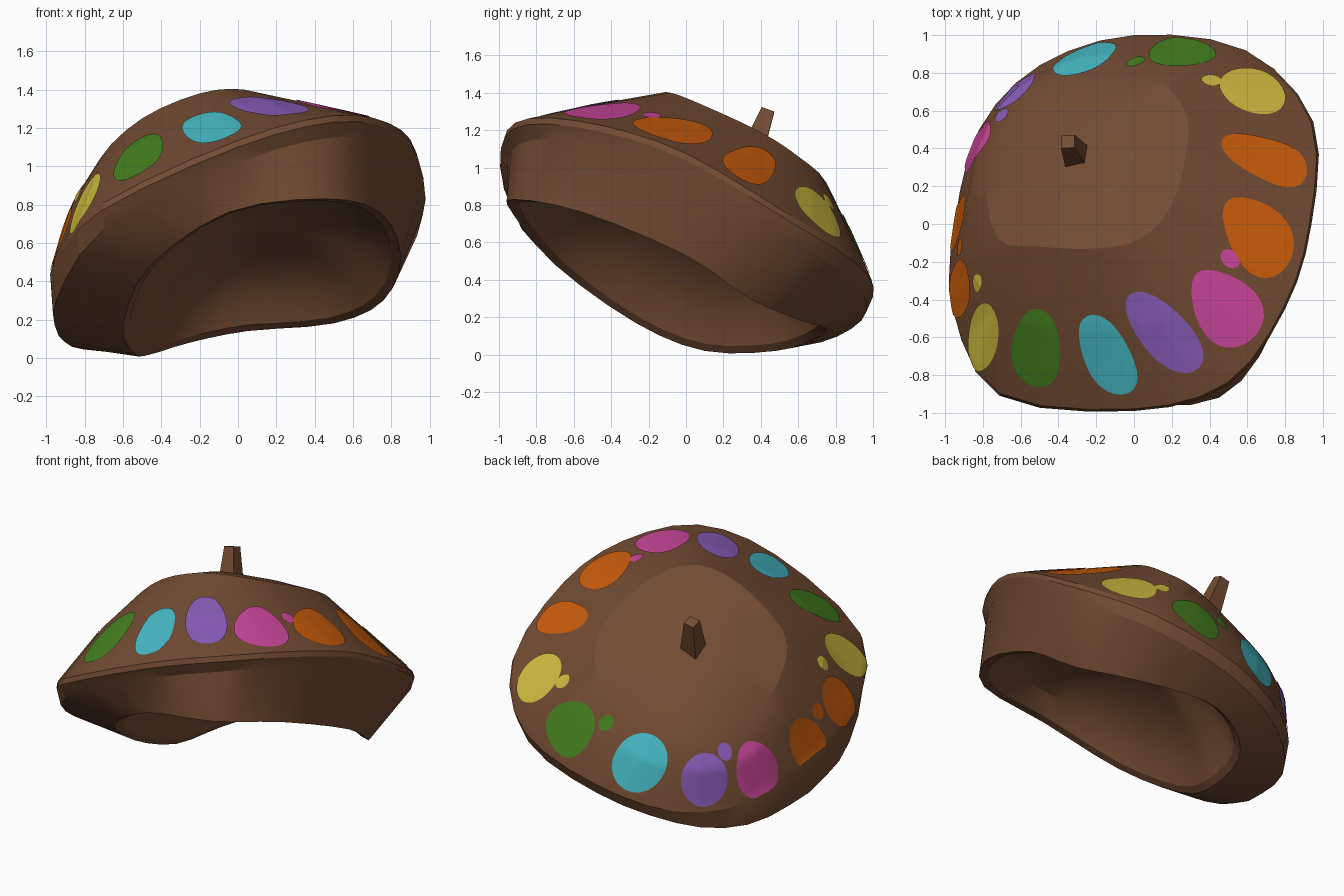
import bpy, bmesh, math
from mathutils import Vector
from mathutils.bvhtree import BVHTree

if "Cube" in bpy.data.objects:
    bpy.data.objects.remove(bpy.data.objects["Cube"])


def material(name, rgb):
    linear = [(c / 255) ** 2.2 for c in rgb] + [1]
    mat = bpy.data.materials.new(name)
    mat.use_nodes = True
    mat.diffuse_color = linear
    bsdf = mat.node_tree.nodes["Principled BSDF"]
    bsdf.inputs["Base Color"].default_value = linear
    bsdf.inputs["Roughness"].default_value = 0.9
    return mat


brown = material("brown felt", (115, 77, 54))
paint = {
    "orange": material("orange paint", (204, 94, 20)),
    "yellow": material("yellow paint", (208, 188, 66)),
    "green": material("green paint", (70, 128, 36)),
    "cyan": material("cyan paint", (72, 186, 198)),
    "purple": material("purple paint", (138, 94, 186)),
    "pink": material("pink paint", (204, 73, 155)),
}


def add_object(name, bm, mat, angle=22):
    mesh = bpy.data.meshes.new(name)
    bm.to_mesh(mesh)
    bm.free()
    mesh.materials.append(mat)
    obj = bpy.data.objects.new(name, mesh)
    bpy.context.collection.objects.link(obj)
    bpy.ops.object.select_all(action="DESELECT")
    obj.select_set(True)
    bpy.context.view_layer.objects.active = obj
    bpy.ops.object.shade_smooth_by_angle(angle=math.radians(angle))


def on_loop(points, t):
    """Smooth closed curve through the points; t counts points."""
    n, i = len(points), math.floor(t)
    f = t - i
    a, b, c, d = (points[(i + k) % n] for k in (-1, 0, 1, 2))
    return 0.5 * (2 * b + (c - a) * f + (2 * a - 5 * b + 4 * c - d) * f ** 2
                  + (3 * b - a - 3 * c + d) * f ** 3)


def guide(*points):
    return [Vector(p) / 100 for p in points]


# Guide loops, in hundredths, counter-clockwise from +x
rim_guide = guide((94, 0, 107), (95, 54, 75), (59, 92, 51), (0, 100, 34),
                  (-50, 84, 22), (-82, 50, 24), (-95, 0, 39), (-96, -45, 52),
                  (-71, -91, 80), (0, -99, 113), (50, -85, 126), (80, -45, 122))
cap_guide = guide((28, 40, 119), (27, 60, 106), (12, 75, 92), (-25, 77, 71),
                  (-50, 70, 63), (-68, 53, 65), (-78, 22, 80), (-72, -8, 104),
                  (-50, -12, 125), (-20, -13, 138), (3, -8, 140), (20, 10, 133))
opening_guide = guide((85, 0, 53), (76, 34, 30), (50, 62, 18), (5, 75, 14),
                      (-25, 68, 8), (-45, 48, 2), (-54, 10, 2), (-60, -27, 17),
                      (-46, -70, 48), (-5, -93, 76), (45, -92, 83), (74, -55, 76))
SEGMENTS = 36


def resample(points):
    return [on_loop(points, k * len(points) / SEGMENTS) for k in range(SEGMENTS)]


rim, cap, opening = (resample(g) for g in (rim_guide, cap_guide, opening_guide))
axis = Vector((-0.42, 0.5, 1)).normalized()
up = Vector((0, 0, 1))
crown = Vector((-0.27, 0.33, 0.985))


def shrink(ring, factor, shift):
    middle = sum(ring, Vector()) / len(ring)
    return [middle + (p - middle) * factor + shift for p in ring]


# Outer skin from the crown down to the opening
dome = [crown.lerp(p, 0.55) + up * 0.1 for p in cap]
band = []
for c, r in zip(cap, rim):
    middle = c.lerp(r, 0.5)
    band.append(middle + axis * (0.02 - 0.035 * middle.x))
edge = shrink(rim, 0.988, up * 0.01)
fold = [p - up * 0.03 for p in rim]
belly = []
for p in rim:
    drop = max(0.11, 0.2 - 0.08 * p.x - 0.14 * abs(p.y))
    belly.append(Vector((p.x * 0.985, p.y * 0.965, max(0.01, p.z - drop))))
opening = [Vector((p.x, p.y, max(0, p.z))) for p in opening]

# Shallow domed lining
inward = Vector((-0.2, 0.35, 1)).normalized()
lip = shrink(opening, 0.94, inward * 0.02)
lining = [shrink(opening, factor, inward * depth)
          for factor, depth in ((0.84, 0.14), (0.65, 0.25), (0.35, 0.34))]
roof = sum(opening, Vector()) / SEGMENTS + inward * 0.37


def skin(rings, first=None, last=None):
    bm = bmesh.new()
    loops = [[bm.verts.new(p) for p in ring] for ring in rings]
    for a, b in zip(loops, loops[1:]):
        for k in range(len(a)):
            j = (k + 1) % len(a)
            bm.faces.new((a[k], b[k], b[j], a[j]))
    for tip, loop in ((first, loops[0]), (last, loops[-1])):
        if tip is not None:
            v = bm.verts.new(tip)
            for k in range(len(loop)):
                pair = (loop[k], loop[(k + 1) % len(loop)])
                bm.faces.new((v, *(pair if loop is loops[0] else pair[::-1])))
    bm.normal_update()
    return bm


top = crown + up * 0.17
outer = skin([dome, cap, band, edge, fold], first=top)
bmesh.ops.triangulate(outer, faces=outer.faces[:])
surface = BVHTree.FromBMesh(outer)
outer.free()

body = skin([dome, cap, band, edge, fold, belly, opening, lip, *lining],
            first=top, last=roof)
bmesh.ops.triangulate(body, faces=body.faces[:])
add_object("beret_body", body, brown)

# Tapered stem on the crown
base, tip = Vector((-0.3, 0.35, 1.07)), Vector((-0.35, 0.437, 1.305))
corners = [Vector((x, y, 0)) for x, y in ((1, 1), (-1, 1), (-1, -1), (1, -1))]
lean = up.rotation_difference(tip - base)
stem_rings = [[centre + lean @ (c * half) for c in corners]
              for centre, half in ((base, 0.06), (tip, 0.036))]
stem = skin(stem_rings)
stem.verts.ensure_lookup_table()
stem.faces.new(stem.verts[4:8])
bmesh.ops.recalc_face_normals(stem, faces=stem.faces[:])
add_object("stem", stem, brown)


def snap(point):
    spot, normal, _, _ = surface.find_nearest(point)
    if normal.dot(axis) < 0:
        normal = -normal
    return spot + normal * 0.006, normal


def paint_blob(name, colour, t, s, width, length, taper=0, pinch=0, shear=0):
    """Thin patch laid on the slope between cap (s=0) and rim (s=1)."""
    inner, outer_edge = on_loop(cap_guide, t), on_loop(rim_guide, t)
    centre, normal = snap(inner.lerp(outer_edge, s) + axis * 0.02)
    radial = outer_edge - inner
    radial = (radial - normal * radial.dot(normal)).normalized()
    side = normal.cross(radial)
    count, steps = 28, 7
    rings = []
    for step in range(1, steps + 1):
        ring = []
        for k in range(count):
            u, v = math.cos(math.tau * k / count), math.sin(math.tau * k / count)
            across = u * (1 + taper * v - pinch * (1 - v * v)) + shear * v
            offset = side * (width * across) + radial * (length * v)
            ring.append(snap(centre + offset * (step / steps))[0])
        rings.append(ring)
    bm = skin(rings, first=centre)
    bmesh.ops.recalc_face_normals(bm, faces=bm.faces[:])
    if sum(f.normal.dot(normal) for f in bm.faces) < 0:
        bmesh.ops.reverse_faces(bm, faces=bm.faces[:])
    add_object(name, bm, paint[colour])


# Two runs of the same colour order around the hat:
# position, slope, half sizes, then taper, pinch and shear
sequence = ["orange", "yellow", "green", "cyan", "purple", "pink", "orange"] * 2
places = [(0.45, 0.6, 0.16, 0.25, 0.2, 0.2), (1.42, 0.67, 0.17, 0.19, 0.1),
          (2.36, 0.64, 0.19, 0.18, 0.2, 0.1), (3.33, 0.54, 0.18, 0.2, 0, 0.05),
          (4.4, 0.6, 0.15, 0.18), (5.25, 0.69, 0.15, 0.2, 0.2),
          (6.05, 0.85, 0.15, 0.18, 0.2, 0.1), (6.92, 0.82, 0.14, 0.19),
          (7.6, 0.77, 0.13, 0.22), (8.26, 0.64, 0.16, 0.23, 0.15, 0.1),
          (8.87, 0.66, 0.16, 0.23, 0.1, 0.15, 0.25), (9.6, 0.57, 0.15, 0.26, 0.1, 0.1, 0.4),
          (10.5, 0.66, 0.17, 0.23, 0.3), (11.5, 0.64, 0.18, 0.23, 0.25, 0, -0.2)]
for i, (colour, place) in enumerate(zip(sequence, places)):
    paint_blob(f"{colour}_patch_{i + 1}", colour, *place)

# Small drops beside some patches
drops = [("yellow", 1.68, 0.42), ("green", 2.6, 0.34), ("purple", 4.85, 0.25),
         ("orange", 6.5, 0.66), ("yellow", 7.2, 0.48), ("pink", 11, 0.53)]
for i, (colour, t, s) in enumerate(drops):
    paint_blob(f"{colour}_drop_{i + 1}", colour, t, s, 0.045, 0.058)
